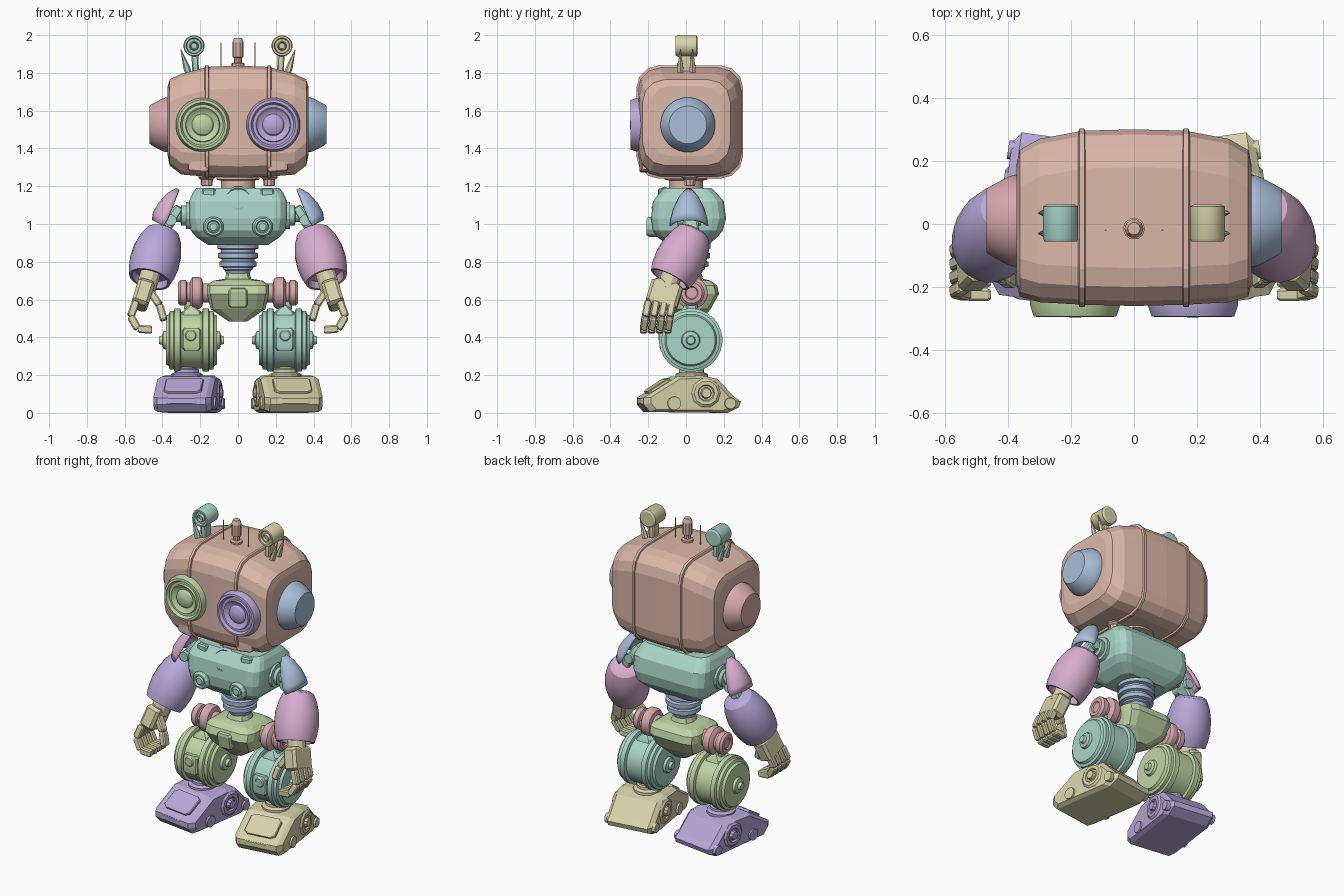
import bpy, bmesh, math
from mathutils import Vector as V, Matrix

COL = dict(rust=(.72, .48, .40), teal=(.40, .66, .57), blue=(.40, .52, .70), green=(.52, .66, .38),
           red=(.68, .40, .42), pink=(.68, .42, .62), violet=(.48, .40, .70), sand=(.68, .64, .40))
MATS = {}
for k, c in COL.items():
    MATS[k] = bpy.data.materials.new(k)
    MATS[k].diffuse_color = (*c, 1)


def finish(name, bm, col, smooth=True, thick=0):
    bmesh.ops.recalc_face_normals(bm, faces=bm.faces)
    me = bpy.data.meshes.new(name)
    bm.to_mesh(me)
    bm.free()
    ob = bpy.data.objects.new(name, me)
    bpy.context.collection.objects.link(ob)
    me.materials.append(MATS[col])
    if smooth:
        bpy.ops.object.select_all(action='DESELECT')
        ob.select_set(True)
        bpy.context.view_layer.objects.active = ob
        bpy.ops.object.shade_smooth_by_angle(angle=math.radians(32))
    if thick:
        m = ob.modifiers.new("Shell", 'SOLIDIFY')
        m.thickness = thick
        m.offset = 0
    return ob


def loft(bm, rings, caps=True):
    rows = [[bm.verts.new(p) for p in r] for r in rings]
    n = len(rows[0])
    for a, b in zip(rows, rows[1:]):
        for i in range(n):
            bm.faces.new((a[i], a[(i + 1) % n], b[(i + 1) % n], b[i]))
    if caps:
        bm.faces.new(rows[0])
        bm.faces.new(rows[-1])


def rrect(u0, u1, v0, v1, c, seg=3):
    """Rounded rectangle outline."""
    pts = []
    for k, (u, v) in enumerate(((u1 - c, v1 - c), (u0 + c, v1 - c), (u0 + c, v0 + c), (u1 - c, v0 + c))):
        for j in range(seg + 1):
            a = math.pi / 2 * (k + j / seg)
            pts.append((u + c * math.cos(a), v + c * math.sin(a)))
    return pts


def axes(p, q, ref):
    z = (q - p).normalized()
    x = (ref - z * ref.dot(z)).normalized()
    return x, z.cross(x), z


def lathe(bm, p, q, prof, n=24):
    """Revolve (distance, radius) pairs about the line p-q."""
    p, q = V(p), V(q)
    ref = V((0, 0, 1)) if abs((q - p).normalized().z) < .9 else V((0, 1, 0))
    x, y, z = axes(p, q, ref)
    ang = [2 * math.pi * (i + .5) / n for i in range(n)]
    loft(bm, [[p + z * t + (x * math.cos(a) + y * math.sin(a)) * r for a in ang] for t, r in prof])


def rod(bm, p, q, r, r2=None, n=12):
    lathe(bm, p, q, [(0, r), ((V(q) - V(p)).length, r if r2 is None else r2)], n)


def bar(bm, p, q, a, b, ref=(0, 1, 0)):
    """Chamfered block from p to q, half sizes a (along ref) and b."""
    p, q = V(p), V(q)
    x, y, z = axes(p, q, V(ref))
    sec = rrect(-a, a, -b, b, min(a, b) * .35, 1)
    loft(bm, [[p.lerp(q, t) + x * u * k + y * v * k for u, v in sec]
              for t, k in ((0, .75), (.12, 1), (.88, 1), (1, .75))])


# Head: rounded sections along x, straps, neck, bolts and centre aerial
bm = bmesh.new()
half = [(.372, -.19, .19, 1.36, 1.73, .10), (.362, -.23, .235, 1.31, 1.765, .12),
        (.30, -.248, .27, 1.262, 1.795, .12), (.16, -.256, .296, 1.25, 1.832, .12)]
secs = [(-h[0], *h[1:]) for h in half] + [(0, -.26, .30, 1.245, 1.838, .12)] + half[::-1]
loft(bm, [[(x, u, v) for u, v in rrect(*r)] for x, *r in secs])
for s in (-1, 1):
    loft(bm, [[(s * x, u, v) for u, v in rrect(-.253 - e, .292 + e, 1.25 - e, 1.83 + e, .12)]
              for x, e in ((.15, -.01), (.157, .01), (.173, .01), (.18, -.01))])
    bar(bm, (s * .155, -.225, 1.305), (s * .26, -.215, 1.315), .035, .022, (0, 0, 1))
    lathe(bm, (s * .165, .02, 1.28), (s * .165, .02, 1.2), [(0, .045), (.035, .045), (.045, .032), (.075, .03), (.08, .02)], 10)
    rod(bm, (s * .09, -.02, 1.82), (s * .09, -.02, 1.96), .003, n=6)
lathe(bm, (0, 0, 1.27), (0, 0, 1.1), [(0, .115), (.035, .115), (.04, .09), (.17, .09)])
lathe(bm, (0, -.015, 1.82), (0, -.015, 2), [(0, .035), (.03, .035), (.035, .02), (.06, .02), (.065, .03), (.14, .03), (.165, .02)], 10)
finish("head", bm, 'rust', False)

# Torso with neck cavity, chest studs and collar
bm = bmesh.new()
lev = [(.89, .16, -.10, .12, .05), (.93, .22, -.15, .165, .06), (.965, .25, -.175, .195, .07), (1.03, .26, -.185, .212, .07),
       (1.12, .26, -.175, .20, .07), (1.165, .24, -.14, .16, .06), (1.19, .22, -.12, .135, .06),
       (1.19, .115, -.105, .12, .11), (1.12, .10, -.09, .11, .1)]
loft(bm, [[(u, v, z) for u, v in rrect(-hx, hx, y0, y1, c)] for z, hx, y0, y1, c in lev])
for s in (-1, 1):
    lathe(bm, (s * .13, -.15, .985), (s * .13, -.3, .985), [(0, .055), (.045, .055), (.06, .045), (.06, .035), (.05, .03), (.058, .02)], 12)
    bar(bm, (s * .12, -.125, 1.165), (s * .19, -.12, 1.165), .025, .022)
    rod(bm, (s * .24, .015, 1.045), (s * .275, .015, 1.045), .075)
lathe(bm, (0, -.12, 1.12), (0, -.2, 1.16), [(0, .075), (.03, .075), (.04, .06), (.02, .05)], 14)
finish("torso", bm, 'teal', False)

# Waist rings
bm = bmesh.new()
lathe(bm, (0, .02, .90), (0, .02, .7), [(0, .11), (.03, .11), (.035, .09), (.05, .09), (.055, .108), (.08, .108), (.085, .088),
                                        (.095, .088), (.1, .1), (.125, .1), (.13, .08), (.14, .08), (.145, .07), (.17, .06)])
finish("waist", bm, 'blue')

# Pelvis
bm = bmesh.new()
lev = [(.485, .05, -.04, .08, .03), (.55, .145, -.09, .13, .05), (.63, .165, -.14, .175, .06),
       (.675, .165, -.125, .165, .06), (.70, .13, -.09, .13, .05), (.71, .07, -.05, .09, .05), (.745, .06, -.04, .08, .05)]
loft(bm, [[(u, v, z) for u, v in rrect(-hx, hx, y0, y1, c, 2)] for z, hx, y0, y1, c in lev])
bar(bm, (0, -.13, .66), (0, -.11, .56), .05, .025, (1, 0, 0))
finish("pelvis", bm, 'green', False)

for s, side in ((-1, "left"), (1, "right")):
    X = lambda x, y, z: (s * x, y, z)

    # Ear
    bm = bmesh.new()
    lathe(bm, X(.34, .01, 1.525), X(.5, .01, 1.525), [(0, .145), (.045, .145), (.06, .14), (.12, .108), (.128, .1)], 28)
    finish(side + "_ear", bm, 'blue' if s > 0 else 'red')

    # Eye: stepped rim and domed lens
    bm = bmesh.new()
    lathe(bm, X(.187, -.215, 1.525), X(.187, -.4, 1.525),
          [(0, .143), (.045, .143), (.078, .132), (.08, .118), (.062, .108), (.062, .092), (.074, .088),
           (.06, .068), (.058, .058), (.07, .05), (.079, .03), (.082, .01)], 28)
    finish(side + "_eye", bm, 'violet' if s > 0 else 'green')

    # Camera aerial with stalk and spikes
    bm = bmesh.new()
    lathe(bm, X(.233, -.055, 1.943), X(.233, .1, 1.943),
          [(.015, .015), (0, .02), (.015, .025), (.015, .038), (0, .042), (0, .052), (.008, .056), (.11, .056), (.117, .045)], 20)
    bar(bm, X(.222, 0, 1.77), X(.23, 0, 1.92), .03, .018)
    for y in (-.03, .035):
        lathe(bm, X(.25, y, 1.76), X(.303, y, 1.925), [(0, .016), (.07, .018), (.173, .002)], 6)
    finish(side + "_aerial", bm, 'sand' if s > 0 else 'teal')

    # Shoulder joint
    bm = bmesh.new()
    lathe(bm, X(.27, .015, 1.045), X(.4, .015, 1.045), [(0, .05), (.01, .055), (.03, .055), (.035, .035), (.06, .035)], 14)
    bar(bm, X(.31, .015, 1.09), X(.40, .03, .95), .04, .028)
    rod(bm, X(.355, -.045, 1.02), X(.355, .08, 1.02), .03)
    finish(side + "_shoulder_joint", bm, 'teal')

    # Shoulder guard: curved shield
    bm = bmesh.new()
    rows = []
    for x, z, w, d in ((.325, 1.185, .015, .02), (.37, 1.16, .05, .06), (.415, 1.11, .08, .09), (.445, 1.06, .095, .10), (.45, 1.02, .1, .08)):
        rows.append([])
        for i in range(9):
            a = math.radians(-80 + 20 * i)
            k = d * (1 - math.cos(a))
            rows[-1].append(bm.verts.new(X(x - .85 * k, .015 + w * math.sin(a), z - .45 * k)))
    for a, b in zip(rows, rows[1:]):
        for i in range(8):
            bm.faces.new((a[i], a[i + 1], b[i + 1], b[i]))
    finish(side + "_shoulder_guard", bm, 'blue' if s > 0 else 'pink', thick=.012)

    # Forearm barrel
    bm = bmesh.new()
    lathe(bm, X(.395, .05, .965), X(.47, -.09, .70),
          [(0, .065), (.015, .09), (.06, .112), (.13, .129), (.2, .132), (.26, .124), (.3, .112), (.3, .098), (.26, .09)], 22)
    finish(side + "_forearm", bm, 'pink' if s > 0 else 'violet')

    # Hand: wrist, palm, four curled fingers, thumb
    bm = bmesh.new()
    rod(bm, X(.46, -.07, .75), X(.49, -.1, .65), .055)
    bar(bm, X(.485, -.095, .69), X(.525, -.135, .56), .085, .045)
    for i in range(4):
        y = -.135 + (i - 1.5) * .043
        path = [X(.54, y, .59), X(.568, y - .015, .51), X(.53, y - .025, .445), X(.455, y - .025, .44)]
        for a, b in zip(path, path[1:]):
            bar(bm, a, b, .0195, .021)
    path = [X(.47, -.14, .65), X(.415, -.165, .57), X(.392, -.18, .49)]
    for a, b in zip(path, path[1:]):
        bar(bm, a, b, .025, .02)
    finish(side + "_hand", bm, 'sand', False)

    # Hip joint
    bm = bmesh.new()
    lathe(bm, X(.13, .03, .635), X(.4, .03, .635), [(0, .05), (.055, .05), (.06, .075), (.075, .085), (.11, .085), (.12, .072), (.125, .055),
                                                    (.14, .055), (.145, .068), (.175, .068), (.188, .055), (.188, .035), (.18, .03)])
    finish(side + "_hip_joint", bm, 'red')

    # Leg drum: flanged wheel, hubs, front stud, top bracket
    bm = bmesh.new()
    prof = [(.0, .15), (.055, .15), (.06, .168), (.09, .168), (.095, .155), (.115, .155), (.12, .138), (.135, .13),
            (.135, .05), (.15, .045), (.155, .025), (.172, .02)]
    lathe(bm, (s * .246, .025, .385), (s * .246 + 1, .025, .385), [(-t, r) for t, r in prof[::-1]] + prof[1:], 28)
    lathe(bm, X(.25, -.1, .41), X(.25, -.2, .41), [(0, .035), (.035, .035), (.045, .025)], 10)
    bar(bm, X(.246, -.117, .45), X(.246, -.117, .33), .05, .022, (1, 0, 0))
    loft(bm, [[(s * .246 + u, .025 + v, z) for u, v in rrect(-h, h, -k, k, .01, 1)] for z, h, k in ((.5, .055, .07), (.535, .05, .06), (.57, .012, .03))])
    bar(bm, X(.25, .03, .54), X(.25, .03, .62), .035, .03, (1, 0, 0))
    finish(side + "_leg_drum", bm, 'green' if s < 0 else 'teal')

    # Foot: wedge body, toe panel, side discs and ankle cuff
    bm = bmesh.new()
    prof = [(-.25, .045), (-.215, .005), (.2, 0), (.26, .03), (.27, .06), (.235, .085), (.145, .18), (.06, .198), (-.07, .192), (-.25, .08)]
    loft(bm, [[(x, y * k, .095 + (z - .095) * k) for y, z in prof] for x, k in ((-.155, .86), (-.13, 1), (.13, 1), (.155, .86))])
    bar(bm, (0, -.215, .105), (0, -.10, .178), .10, .012, (1, 0, 0))
    bar(bm, (0, -.255, .062), (0, -.2, .062), .09, .018, (1, 0, 0))
    for d in (-1, 1):
        lathe(bm, (d * .1, .08, .105), (d, .08, .105), [(0, .078), (.055, .078), (.065, .065), (.065, .045), (.055, .04), (.055, .03), (.075, .025)], 10)
        rod(bm, (d * .1, -.09, .05), (d * .165, -.09, .05), .042, .036)
        rod(bm, (d * .1, .21, .05), (d * .165, .21, .05), .038, .03)
    lathe(bm, (-.01, .025, .17), (-.01, .025, .3), [(0, .085), (.035, .085), (.045, .065), (.06, .065), (.065, .055), (.085, .055)], 14)
    bm.transform(Matrix.Translation((s * .265, .005, 0)) @ Matrix.Rotation(s * math.radians(8), 4, 'Z'))
    finish(side + "_foot", bm, 'sand' if s > 0 else 'violet', False)
